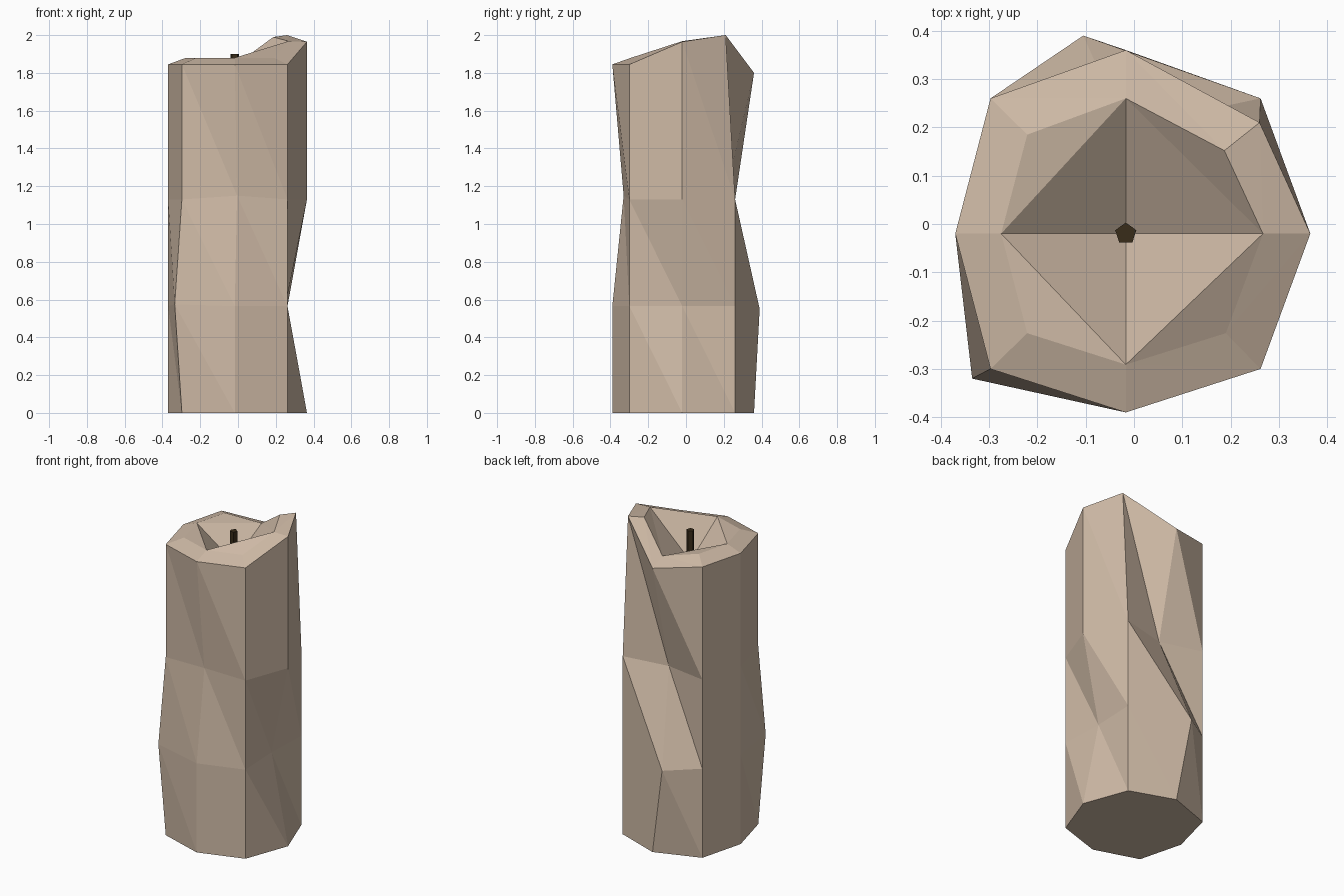
import bpy, bmesh
from math import sin, cos, pi

if "Cube" in bpy.data.objects:
    bpy.data.objects.remove(bpy.data.objects["Cube"])

CX, CY = -0.017, -0.02          # candle axis


def material(name, rgb):
    m = bpy.data.materials.new(name)
    m.diffuse_color = (*rgb, 1)
    m.use_nodes = True
    m.node_tree.nodes["Principled BSDF"].inputs["Base Color"].default_value = m.diffuse_color
    return m


def finish(bm, name, mat):
    bmesh.ops.recalc_face_normals(bm, faces=bm.faces[:])
    me = bpy.data.meshes.new(name)
    bm.to_mesh(me)
    bm.free()
    me.materials.append(mat)
    ob = bpy.data.objects.new(name, me)
    bpy.context.collection.objects.link(ob)
    return ob


# Plain octagons, counter-clockwise from +x
OUTER = [(0.365, -0.02), (0.262, 0.26), (CX, 0.36), (-0.297, 0.26),
         (-0.37, -0.02), (-0.297, -0.30), (CX, -0.39), (0.262, -0.30)]
INNER = [(0.267, -0.02), (0.187, 0.152), (CX, 0.26), (-0.221, 0.185),
         (-0.275, -0.02), (-0.221, -0.226), (CX, -0.291), (0.19, -0.226)]


def ring(bm, base, z, moved):
    """Octagon at height z, with a few corners pushed elsewhere."""
    return [bm.verts.new(moved.get(i, (*p, z))) for i, p in enumerate(base)]


def bridge(bm, low, high):
    """Faceted wall between two rings."""
    for i in range(8):
        j = (i + 1) % 8
        bm.faces.new((low[i], low[j], high[i]))
        bm.faces.new((low[j], high[j], high[i]))


# Wax body: dented octagonal column, raised rim and hollow top
bm = bmesh.new()
rings = [
    ring(bm, OUTER, 0, {}),
    ring(bm, OUTER, 0.565, {0: (0.25, -0.02, 0.565), 2: (-0.105, 0.39, 0.55),
                            5: (-0.335, -0.32, 0.575)}),
    ring(bm, OUTER, 1.13, {2: (-0.02, 0.20, 1.12), 6: (-0.005, -0.33, 1.15)}),
    ring(bm, OUTER, 1.845, {0: (0.365, -0.02, 1.965), 1: (0.26, 0.21, 2.0),
                            2: (CX, 0.36, 1.80)}),
    ring(bm, INNER, 1.88, {0: (0.267, -0.02, 1.968), 1: (0.187, 0.152, 1.99),
                           2: (CX, 0.26, 1.84)}),
]
for low, high in zip(rings, rings[1:]):
    bridge(bm, low, high)
bm.faces.new(rings[0][::-1])
# Melted hollow: four folded panels running down to the wick
rim = rings[-1]
pit = bm.verts.new((CX, CY, 1.70))
for i in range(0, 8, 2):
    a, b, c = rim[i], rim[i + 1], rim[(i + 2) % 8]
    bm.faces.new((a, b, c))
    bm.faces.new((a, c, pit))
finish(bm, "wax_body", material("wax", (0.62, 0.49, 0.38)))

# Wick: five-sided stick
bm = bmesh.new()
base = [bm.verts.new((CX + 0.023 * cos(pi / 2 + k * 2 * pi / 5),
                      CY + 0.023 * sin(pi / 2 + k * 2 * pi / 5), 1.69))
        for k in range(5)]
ext = bmesh.ops.extrude_face_region(bm, geom=[bm.faces.new(base)])
bmesh.ops.translate(bm, vec=(0, 0, 0.21),
                    verts=[v for v in ext["geom"] if isinstance(v, bmesh.types.BMVert)])
finish(bm, "wick", material("burnt_wick", (0.04, 0.025, 0.01)))
